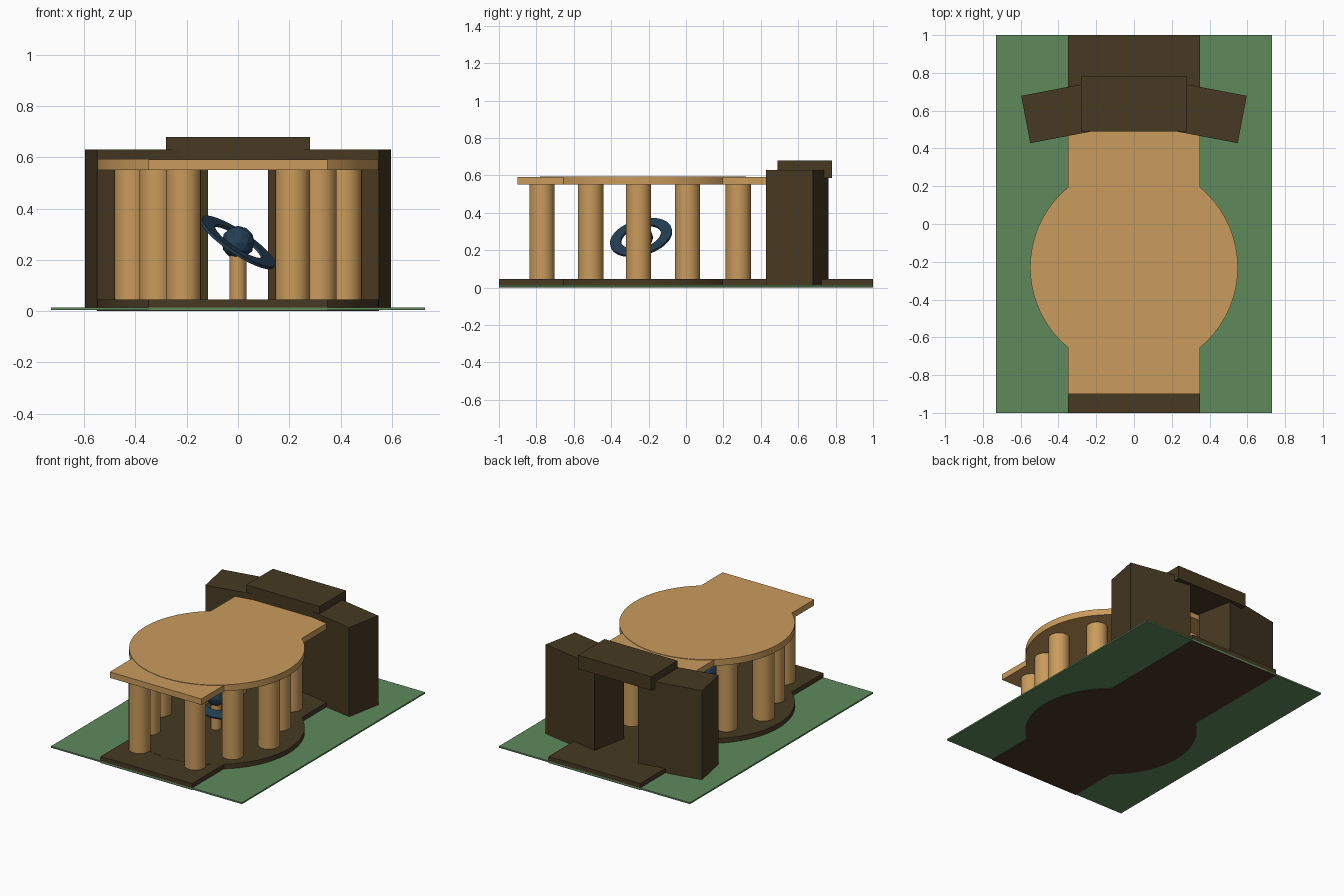
import bpy, math
from mathutils import Vector

if "Cube" in bpy.data.objects:
    bpy.data.objects.remove(bpy.data.objects["Cube"])


def material(name, rgb):
    m = bpy.data.materials.new(name)
    m.diffuse_color = (*rgb, 1)
    m.use_nodes = True
    m.node_tree.nodes["Principled BSDF"].inputs["Base Color"].default_value = m.diffuse_color
    return m


SAND = material("sandstone", (0.59, 0.328, 0.107))
BROWN = material("dark brown", (0.063, 0.041, 0.016))
GREEN = material("grass green", (0.112, 0.254, 0.107))
BLUE = material("deep blue", (0.018, 0.050, 0.093))


def finish(name, mat, smooth=False):
    ob = bpy.context.object
    ob.name = name
    ob.data.materials.append(mat)
    bpy.ops.object.transform_apply(location=False, rotation=True, scale=True)
    if smooth:
        bpy.ops.object.shade_smooth_by_angle(angle=math.radians(35))
    return ob


def box(name, mat, x, y, z, turn=0):
    """Box from (min, max) ranges, turned about its own centre."""
    r = (x, y, z)
    bpy.ops.mesh.primitive_cube_add(size=1, location=[(a + b) / 2 for a, b in r],
                                    rotation=(0, 0, turn))
    bpy.context.object.scale = [b - a for a, b in r]
    return finish(name, mat)


def cylinder(name, mat, x, y, radius, z0, z1, sides=32):
    bpy.ops.mesh.primitive_cylinder_add(vertices=sides, radius=radius, depth=z1 - z0,
                                        location=(x, y, (z0 + z1) / 2))
    return finish(name, mat, True)


HALL_Y = -0.23

# Lawn, floor and roof: each slab is a strip plus a round middle
box("lawn", GREEN, (-0.73, 0.73), (-1, 1), (0.004, 0.014))
box("floor_strip", BROWN, (-0.35, 0.35), (-1, 1), (0, 0.045))
cylinder("floor_disc", BROWN, 0, HALL_Y, 0.55, 0, 0.046, 64)
box("roof_strip", SAND, (-0.35, 0.35), (-0.9, 0.5), (0.55, 0.591))
cylinder("roof_disc", SAND, 0, HALL_Y, 0.55, 0.55, 0.594, 64)

# Colonnade and gate wings, mirrored left and right
columns = [(0.213, -0.77), (0.317, -0.51), (0.415, -0.254), (0.317, 0.008), (0.213, 0.28)]
for side, s in (("left", -1), ("right", 1)):
    for i, (x, y) in enumerate(columns):
        cylinder(f"column_{side}_{i + 1}", SAND, s * x, y, 0.068, 0.045, 0.55)
    cx = s * 0.357
    box(f"gate_wing_{side}", BROWN, (cx - 0.22, cx + 0.22), (0.467, 0.722), (0.006, 0.63),
        -s * math.radians(10.8))
box("gate_lintel", BROWN, (-0.28, 0.28), (0.49, 0.78), (0.585, 0.68))

# Ringed planet on a pedestal
centre = Vector((0, -0.24, 0.268))
cylinder("pedestal", SAND, 0, centre.y, 0.033, 0.045, 0.222)
bpy.ops.mesh.primitive_ico_sphere_add(subdivisions=2, radius=0.065, location=centre)
finish("planet", BLUE)

# Flat tilted ring made from a closed square-section band
N, R_IN, R_OUT, H = 48, 0.11, 0.17, 0.006
verts, faces = [], []
for i in range(N):
    a = 2 * math.pi * i / N
    for r, z in ((R_IN, -H), (R_OUT, -H), (R_OUT, H), (R_IN, H)):
        verts.append((r * math.cos(a), r * math.sin(a), z))
    for k in range(4):
        j, l = (i + 1) % N, (k + 1) % 4
        faces.append((4 * i + k, 4 * j + k, 4 * j + l, 4 * i + l))
mesh = bpy.data.meshes.new("planet_ring")
mesh.from_pydata(verts, [], [f[::-1] for f in faces])
mesh.materials.append(BLUE)
ring = bpy.data.objects.new("planet_ring", mesh)
bpy.context.collection.objects.link(ring)
ring.location = centre
ring.rotation_mode = 'QUATERNION'
ring.rotation_quaternion = Vector((0.54, -0.24, 0.81)).to_track_quat('Z', 'Y')

# Make sure the ring's faces point outward
import bmesh
bm = bmesh.new()
bm.from_mesh(mesh)
bmesh.ops.recalc_face_normals(bm, faces=bm.faces)
bm.to_mesh(mesh)
bm.free()
